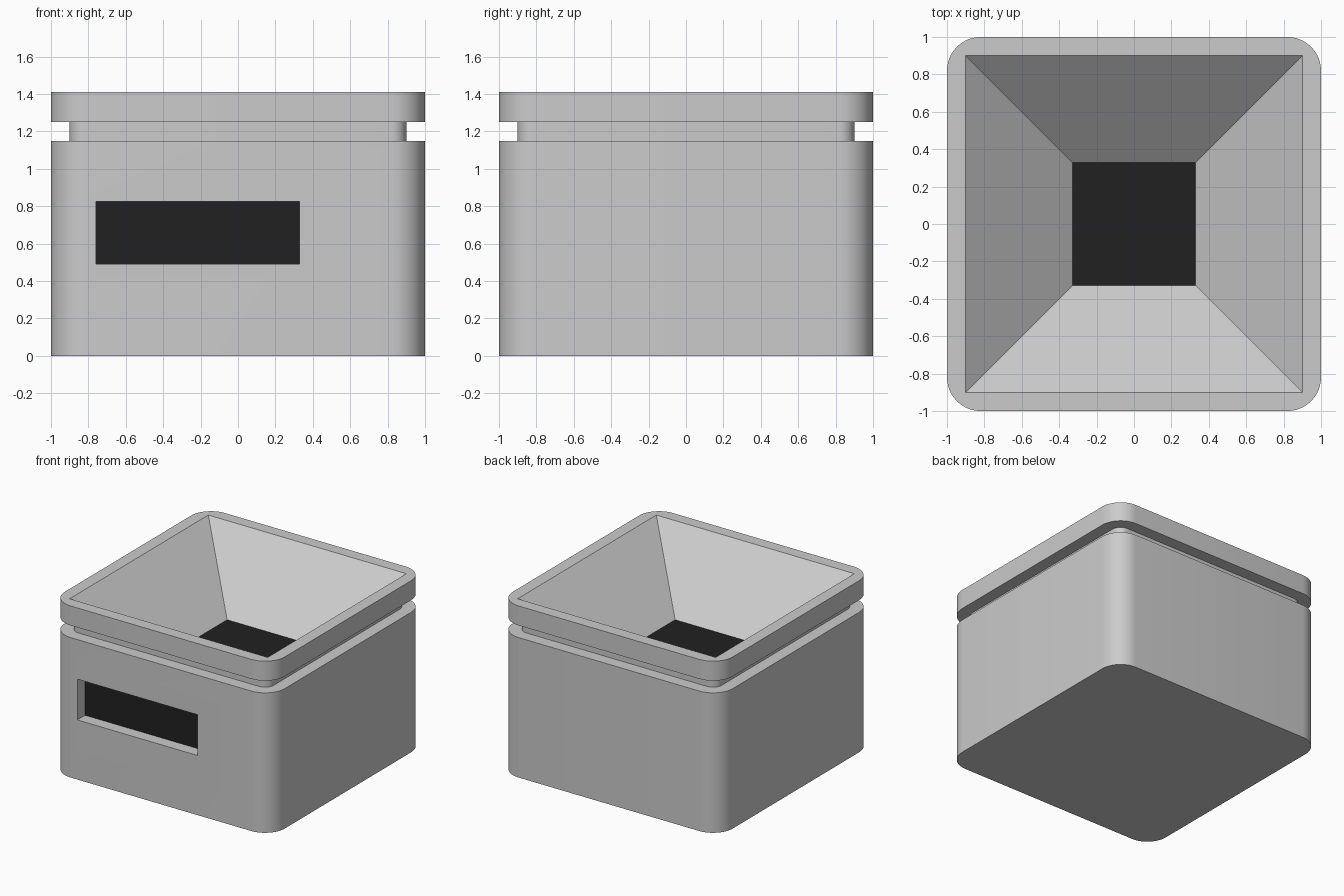
import bpy, bmesh, math

if "Cube" in bpy.data.objects:
    bpy.data.objects.remove(bpy.data.objects["Cube"])

dark = bpy.data.materials.new("dark")
dark.diffuse_color = (0.015, 0.015, 0.015, 1)
dark.use_nodes = True
dark.node_tree.nodes["Principled BSDF"].inputs["Base Color"].default_value = dark.diffuse_color
grey = bpy.data.materials.new("grey")
grey.diffuse_color = (0.8, 0.8, 0.8, 1)
grey.use_nodes = True
grey.node_tree.nodes["Principled BSDF"].inputs["Base Color"].default_value = grey.diffuse_color


def rounded_square(half, radius, steps=10):
    pts = []
    for q, (sx, sy) in enumerate([(1, 1), (-1, 1), (-1, -1), (1, -1)]):
        for i in range(steps + 1):
            a = math.pi / 2 * (q + i / steps)
            pts.append((sx * (half - radius) + radius * math.cos(a),
                        sy * (half - radius) + radius * math.sin(a)))
    return pts


def square(half):
    return [(half, half), (-half, half), (-half, -half), (half, -half)]


def loft(name, sections):
    # closed solid through stacked (outline, z) sections
    bm = bmesh.new()
    rings = [[bm.verts.new((x, y, z)) for x, y in outline] for outline, z in sections]
    n = len(rings[0])
    for lo, hi in zip(rings, rings[1:]):
        for i in range(n):
            j = (i + 1) % n
            bm.faces.new((lo[i], lo[j], hi[j], hi[i]))
    bm.faces.new(rings[0][::-1])
    bm.faces.new(rings[-1])
    mesh = bpy.data.meshes.new(name)
    bm.to_mesh(mesh)
    bm.free()
    obj = bpy.data.objects.new(name, mesh)
    bpy.context.collection.objects.link(obj)
    return obj


def carve(target, cutter):
    mod = target.modifiers.new(cutter.name, 'BOOLEAN')
    mod.operation = 'DIFFERENCE'
    mod.solver = 'EXACT'
    mod.object = cutter
    bpy.context.view_layer.objects.active = target
    bpy.ops.object.modifier_apply(modifier=mod.name)
    bpy.data.objects.remove(cutter)


# Rounded body with the groove below the rim
wide, neck = rounded_square(1.0, 0.18), rounded_square(0.9, 0.08)
body = loft("body", [(wide, 0), (wide, 1.15), (neck, 1.15),
                     (neck, 1.25), (wide, 1.25), (wide, 1.41)])

# Tapered funnel, continued slightly above the rim for a clean cut
slope = (0.9 - 0.33) / (1.41 - 0.92)
carve(body, loft("funnel_cutter", [(square(0.33), 0.92),
                                   (square(0.9 + 0.1 * slope), 1.51)]))

# Shallow slot in the front
slot = [(0.33, -0.9), (-0.76, -0.9), (-0.76, -1.1), (0.33, -1.1)]
carve(body, loft("slot_cutter", [(slot, 0.49), (slot, 0.825)]))

# Dark funnel floor and dark slot back
body.data.materials.clear()
body.data.materials.append(grey)
body.data.materials.append(dark)
for p in body.data.polygons:
    c = p.center
    floor = p.normal.z > 0.9 and abs(c.z - 0.92) < 0.01
    back = p.normal.y < -0.9 and abs(c.y + 0.9) < 0.01 and c.z < 1
    p.material_index = 1 if floor or back else 0

# Smooth corners, crisp edges
bpy.ops.object.select_all(action='DESELECT')
body.select_set(True)
bpy.context.view_layer.objects.active = body
bpy.ops.object.shade_smooth_by_angle(angle=math.radians(25))
